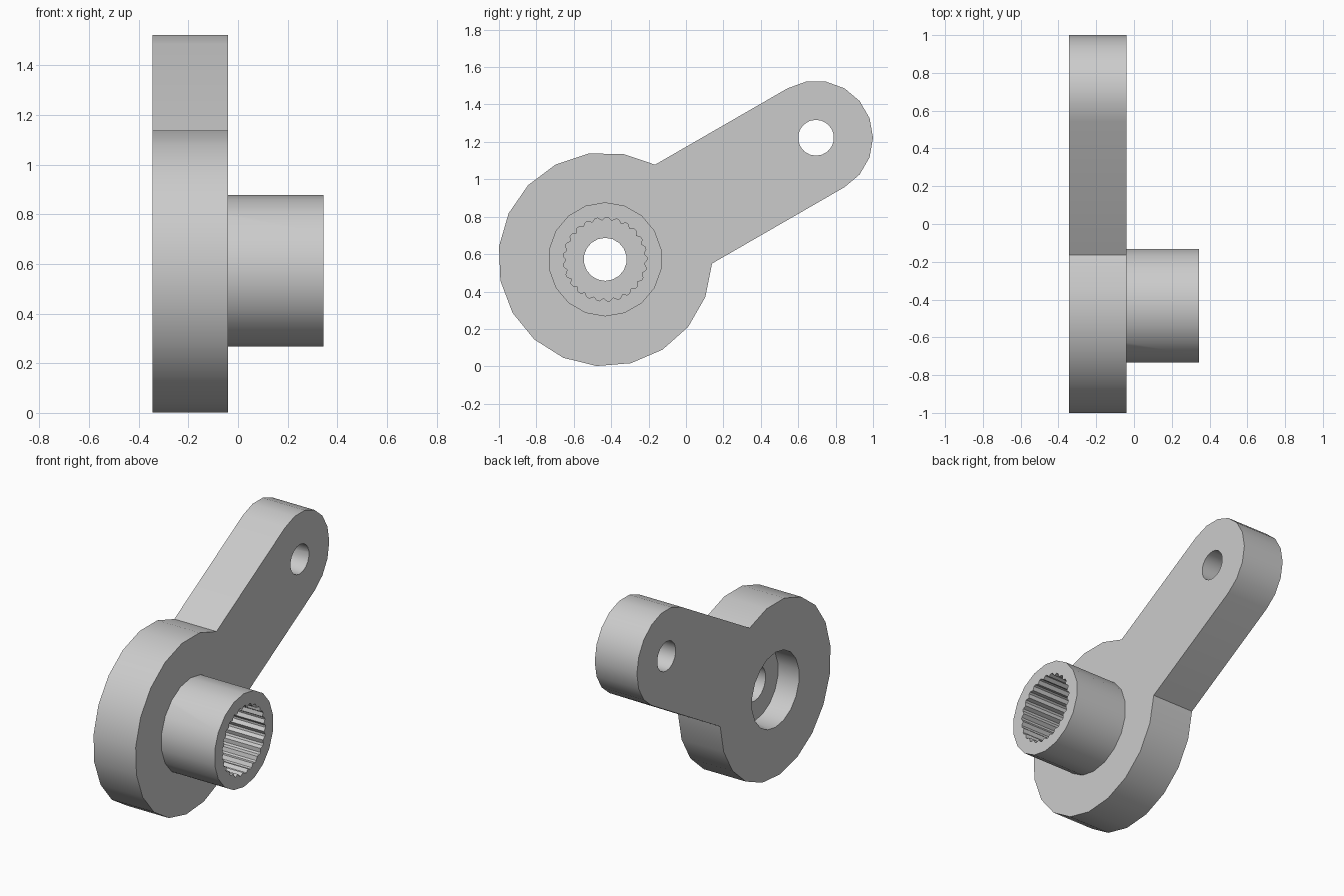
import bpy
import bmesh
from math import sin, cos, asin, pi, radians

if "Cube" in bpy.data.objects:
    bpy.data.objects.remove(bpy.data.objects["Cube"], do_unlink=True)

# Main dimensions; sections lie in the (y, z) plane and extrude along x
BACK, FACE, END = -0.345, -0.04, 0.345
PIVOT, TIP = (-0.432, 0.572), (0.695, 1.222)
DISC_R, ARM_R, HUB_R = 0.572, 0.305, 0.305
TILT = radians(30)

grey = bpy.data.materials.new("plain_grey")
grey.use_nodes = True
grey.diffuse_color = (0.6, 0.6, 0.6, 1)
grey.node_tree.nodes["Principled BSDF"].inputs["Base Color"].default_value = (0.6, 0.6, 0.6, 1)


def arc(centre, radius, start, sweep, steps):
    """Points along an arc, both ends included."""
    angles = [start + sweep * i / steps for i in range(steps + 1)]
    return [(centre[0] + radius * cos(a), centre[1] + radius * sin(a)) for a in angles]


def circle(centre, radius, sides=18):
    return arc(centre, radius, TILT, 2 * pi, sides)[:-1]


def prism(name, outline, x0, x1):
    """Extrude a closed (y, z) outline from x0 to x1."""
    bm = bmesh.new()
    base = bm.faces.new([bm.verts.new((x0, y, z)) for y, z in outline])
    grown = bmesh.ops.extrude_face_region(bm, geom=[base])["geom"]
    moved = [v for v in grown if isinstance(v, bmesh.types.BMVert)]
    bmesh.ops.translate(bm, verts=moved, vec=(x1 - x0, 0, 0))
    bmesh.ops.recalc_face_normals(bm, faces=bm.faces)
    mesh = bpy.data.meshes.new(name)
    bm.to_mesh(mesh)
    bm.free()
    mesh.materials.append(grey)
    obj = bpy.data.objects.new(name, mesh)
    bpy.context.collection.objects.link(obj)
    return obj


def combine(target, tool, operation):
    """Apply a boolean and discard its helper."""
    tool.hide_render = True
    mod = target.modifiers.new(tool.name, "BOOLEAN")
    mod.operation, mod.solver, mod.object = operation, "EXACT", tool
    bpy.context.view_layer.objects.active = target
    bpy.ops.object.modifier_apply(modifier=mod.name)
    bpy.data.objects.remove(tool, do_unlink=True)


# Plate: large disc running into a straight arm with a round tip
neck = asin(ARM_R / DISC_R)
outline = arc(PIVOT, DISC_R, TILT + neck, 2 * (pi - neck), 16)
outline += arc(TIP, ARM_R, TILT - pi / 2, pi, 9)
lever = prism("lever_arm", outline, BACK, FACE)

# Hub standing on the disc
combine(lever, prism("hub", circle(PIVOT, HUB_R), FACE - 0.08, END), "UNION")

# Splined socket with narrow tooth tips
TEETH = 25
spline = []
for i in range(TEETH):
    for offset, radius in ((-0.12, 0.224), (0.12, 0.224), (0.5, 0.208)):
        a = TILT + 2 * pi * (i + offset) / TEETH
        spline.append((PIVOT[0] + radius * cos(a), PIVOT[1] + radius * sin(a)))
combine(lever, prism("spline_socket", spline, END - 0.305, END + 0.1), "DIFFERENCE")

# Screw bore, screw head recess and arm hole
combine(lever, prism("screw_bore", circle(PIVOT, 0.115), BACK - 0.1, END + 0.1), "DIFFERENCE")
combine(lever, prism("screw_recess", circle(PIVOT, 0.245), BACK - 0.1, BACK + 0.152), "DIFFERENCE")
combine(lever, prism("arm_hole", circle(TIP, 0.096), BACK - 0.1, FACE + 0.1), "DIFFERENCE")

# Smooth walls, sharp rims
bpy.ops.object.select_all(action="DESELECT")
lever.select_set(True)
bpy.context.view_layer.objects.active = lever
bpy.ops.object.shade_smooth_by_angle(angle=radians(25))
